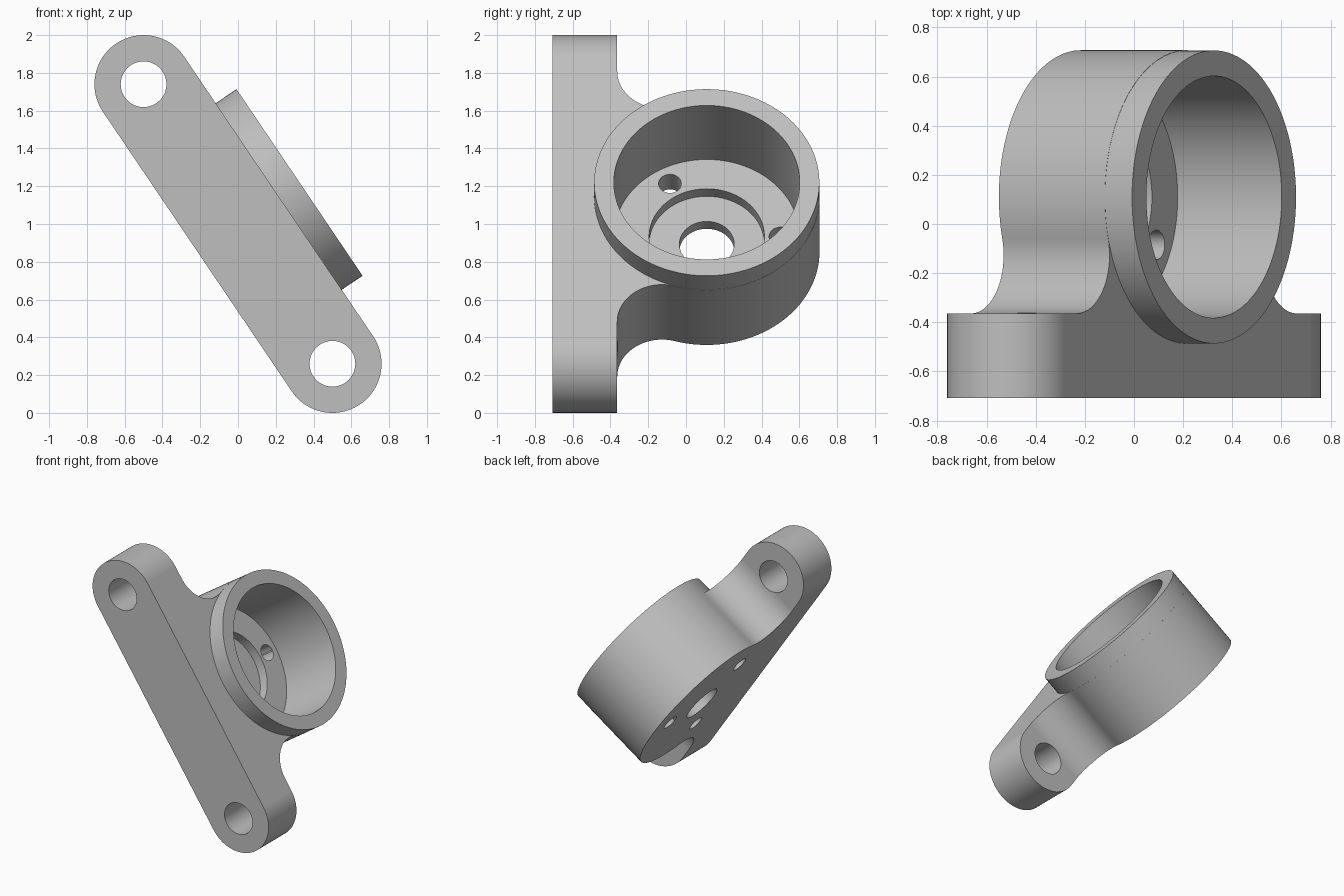
import bpy, bmesh
from math import sin, cos, pi, atan2, sqrt, radians
from mathutils import Matrix, Vector

if "Cube" in bpy.data.objects:
    bpy.data.objects.remove(bpy.data.objects["Cube"], do_unlink=True)

# Local frame: X along the bar, Y depth, Z along the cup axis
BAR_W, BOLT_S = 0.26, 0.893         # bar half width, bolt distance from centre
FRONT, BACK = -0.708, -0.364        # bar front and back planes
CUP_Y, CUP_R, CUP_TOP = 0.11, 0.597, 0.393
FILLET_S = 0.80                     # where the fillet meets the bar
SEGS = 128

grey = bpy.data.materials.new("light_grey")
grey.use_nodes = True
colour = (0.52, 0.52, 0.52, 1)
grey.diffuse_color = colour
grey.node_tree.nodes["Principled BSDF"].inputs["Base Color"].default_value = colour


def prism(name, points, sweep):
    """Extrude a closed loop of 3D points along the sweep vector."""
    bm = bmesh.new()
    face = bm.faces.new([bm.verts.new(p) for p in points])
    out = bmesh.ops.extrude_face_region(bm, geom=[face])
    moved = [v for v in out["geom"] if isinstance(v, bmesh.types.BMVert)]
    bmesh.ops.translate(bm, verts=moved, vec=sweep)
    bmesh.ops.recalc_face_normals(bm, faces=bm.faces)
    mesh = bpy.data.meshes.new(name)
    bm.to_mesh(mesh)
    bm.free()
    mesh.materials.append(grey)
    obj = bpy.data.objects.new(name, mesh)
    bpy.context.collection.objects.link(obj)
    return obj


def arc(cx, cy, r, a0, a1, n):
    return [(cx + r * cos(a0 + (a1 - a0) * i / n),
             cy + r * sin(a0 + (a1 - a0) * i / n)) for i in range(n + 1)]


def disc(name, x, y, r, z0, z1, n=SEGS):
    ring = arc(x, y, r, 0, 2 * pi, n)[:-1]
    return prism(name, [(a, b, z0) for a, b in ring], Vector((0, 0, z1 - z0)))


def combine(target, tool, operation):
    """Apply a boolean and discard the helper object."""
    tool.hide_render = True
    mod = target.modifiers.new(operation.lower(), "BOOLEAN")
    mod.operation, mod.object, mod.solver = operation, tool, "EXACT"
    bpy.context.view_layer.objects.active = target
    bpy.ops.object.modifier_apply(modifier=mod.name)
    bpy.data.objects.remove(tool, do_unlink=True)


# Body outline seen along the cup axis: bar, tangent fillets and cup
drop = CUP_Y - BACK
fillet_r = (FILLET_S**2 + drop**2 - CUP_R**2) / (2 * (CUP_R + drop))
fillet_y = BACK + fillet_r
tangent = atan2(fillet_y - CUP_Y, FILLET_S)
right = arc(FILLET_S, fillet_y, fillet_r, 1.5 * pi, pi + tangent, 28)
left = [(-x, y) for x, y in reversed(right)]
dome = arc(0, CUP_Y, CUP_R, tangent, pi - tangent, 88)[1:-1]
end = 1.4
outline = [(-end, FRONT), (end, FRONT), (end, BACK)] + right + dome + left + [(-end, BACK)]
body = prism("cup_bracket", [(x, y, -0.5) for x, y in outline], Vector((0, 0, 1)))

# Trim the body to the round-ended bar shape
stadium = (arc(BOLT_S, 0, BAR_W, -pi / 2, pi / 2, 64)
           + arc(-BOLT_S, 0, BAR_W, pi / 2, 1.5 * pi, 64))
trim = prism("bar_trim", [(x, -1, z) for x, z in stadium], Vector((0, 2, 0)))
combine(body, trim, "INTERSECT")

# Raised cup rim
combine(body, disc("cup_rim", 0, CUP_Y, CUP_R - 0.001, 0.1, CUP_TOP), "UNION")

# Stepped bore: cup, bearing recess, shaft hole
for name, r, floor in (("cup_bore", 0.492, -0.118),
                       ("recess", 0.305, -0.19),
                       ("shaft_hole", 0.145, -1)):
    combine(body, disc(name, 0, CUP_Y, r, floor, 1), "DIFFERENCE")

# Three small holes around the shaft
for k in range(3):
    a = pi / 2 + k * 2 * pi / 3
    hole = disc("screw_hole", 0.39 * cos(a), CUP_Y + 0.39 * sin(a), 0.06, -1, 1, 48)
    combine(body, hole, "DIFFERENCE")

# Bolt holes through the bar ends
for side in (-1, 1):
    ring = arc(side * BOLT_S, 0, 0.121, 0, 2 * pi, 64)[:-1]
    hole = prism("bolt_hole", [(x, -1, z) for x, z in ring], Vector((0, 2, 0)))
    combine(body, hole, "DIFFERENCE")

# Tilt the bar and stand it on the ground
tilt = atan2(1.48, 1.0)
body.data.transform(Matrix.Translation((0, 0, 1)) @ Matrix.Rotation(tilt, 4, "Y"))

bpy.ops.object.select_all(action="DESELECT")
body.select_set(True)
bpy.context.view_layer.objects.active = body
bpy.ops.object.shade_smooth_by_angle(angle=radians(25))
weighted = body.modifiers.new("weighted_normals", "WEIGHTED_NORMAL")
weighted.keep_sharp = True
